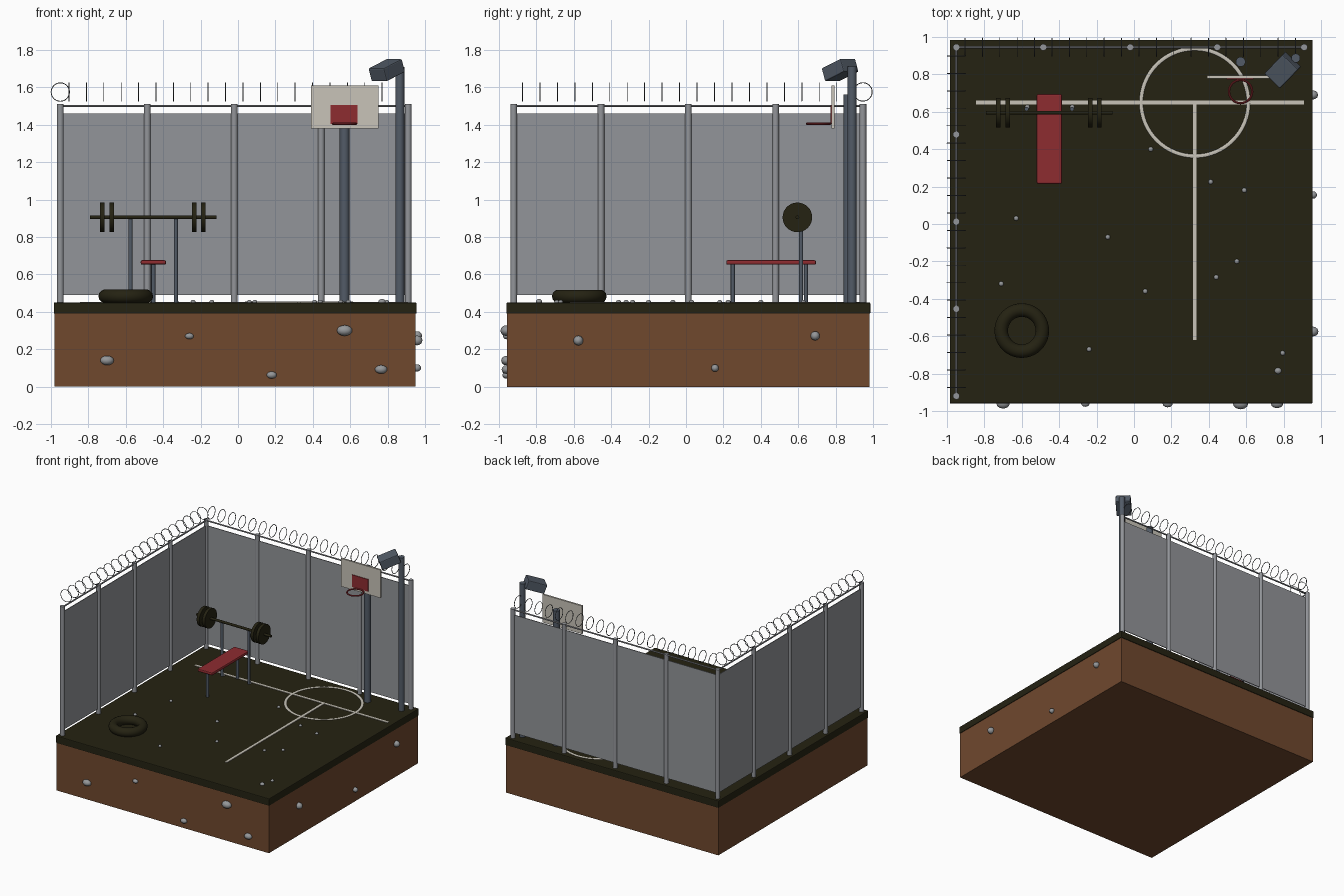
import bpy, math
from mathutils import Matrix, Vector

if "Cube" in bpy.data.objects:
    bpy.data.objects.remove(bpy.data.objects["Cube"])


def material(name, r, g, b):
    m = bpy.data.materials.new(name)
    m.diffuse_color = (r, g, b, 1)
    m.use_nodes = True
    m.node_tree.nodes["Principled BSDF"].inputs["Base Color"].default_value = m.diffuse_color
    return m


SOIL = material("brown soil", 0.16, 0.065, 0.027)
DARK = material("dark olive", 0.018, 0.016, 0.006)
FENCE = material("fence grey", 0.29, 0.30, 0.32)
STEEL = material("blue steel", 0.085, 0.105, 0.135)
WIRE = material("wire grey", 0.10, 0.11, 0.12)
STONE = material("stone grey", 0.30, 0.31, 0.32)
WHITE = material("chalk white", 0.58, 0.55, 0.48)
RED = material("red", 0.27, 0.025, 0.03)
LENS = material("lamp cream", 0.75, 0.68, 0.55)


def finish(name, mat, smooth=False):
    o = bpy.context.object
    o.name = name
    o.data.materials.append(mat)
    if smooth:
        bpy.ops.object.shade_smooth_by_angle(angle=math.radians(40))
    return o


def box(name, lo, hi, mat, bevel=0):
    mid = [(a + b) / 2 for a, b in zip(lo, hi)]
    bpy.ops.mesh.primitive_cube_add(size=1, location=mid)
    o = finish(name, mat)
    o.data.transform(Matrix.Diagonal([b - a for a, b in zip(lo, hi)] + [1]))
    if bevel:
        m = o.modifiers.new("bevel", 'BEVEL')
        m.width, m.segments = bevel, 2
    return o


def rod(name, a, b, r, mat, sides=16):
    a, b = Vector(a), Vector(b)
    bpy.ops.mesh.primitive_cylinder_add(vertices=sides, radius=r, depth=(b - a).length,
                                        location=(a + b) / 2,
                                        rotation=(b - a).to_track_quat('Z', 'Y').to_euler())
    return finish(name, mat, True)


def ring(name, loc, major, minor, mat, rot=(0, 0, 0), seg=32, sides=8):
    bpy.ops.mesh.primitive_torus_add(location=loc, rotation=rot, major_radius=major,
                                     minor_radius=minor, major_segments=seg,
                                     minor_segments=sides)
    return finish(name, mat, True)


def stone(loc, size):
    bpy.ops.mesh.primitive_uv_sphere_add(segments=12, ring_count=8, radius=1, location=loc)
    bpy.context.object.scale = size
    finish("stone", STONE, True)


# Ground block
G = 0.45
box("soil_block", (-0.98, -0.955, 0), (0.95, 0.98, 0.40), SOIL)
box("ground_slab", (-0.985, -0.96, 0.39), (0.955, 0.985, G), DARK, 0.006)

# Court markings
CX, CY = 0.325, 0.65
box("cross_line", (-0.845, CY - 0.01, G - 0.002), (0.91, CY + 0.01, G + 0.003), WHITE)
box("centre_line", (CX - 0.01, -0.62, G - 0.002), (CX + 0.01, CY, G + 0.004), WHITE)
circle = ring("court_circle", (CX, CY, G + 0.001), 0.287, 0.01, WHITE, seg=64, sides=8)
circle.scale.z = 0.3

# Fence: back run along x and left run along y, sharing the corner
FX, FY, LX, LY = -0.95, 0.945, 0.91, -0.92
corner = Vector((FX, FY, 0))
for side, end in (("back", Vector((LX, FY, 0))), ("left", Vector((FX, LY, 0)))):
    run = end - corner
    for i in range(0 if side == "back" else 1, 5):
        p = corner + run * i / 4
        rod(side + "_fence_post", (p.x, p.y, G - 0.01), (p.x, p.y, 1.51), 0.018, FENCE)
    up = Vector((0, 0, 1.5))
    rod(side + "_fence_rail", corner + up, end + up, 0.006, FENCE, 8)
    # mesh panel
    lo = [min(corner[k], end[k]) - 0.003 for k in (0, 1)]
    hi = [max(corner[k], end[k]) + 0.003 for k in (0, 1)]
    box(side + "_fence_panel", (*lo, 0.49), (*hi, 1.46), FENCE)
    # coiled wire hoops
    rot = (0, math.pi / 2, 0) if side == "back" else (math.pi / 2, 0, 0)
    for i in range(20):
        p = corner + run * (i + 0.5) / 20
        ring(side + "_wire_hoop", (p.x, p.y, 1.575), 0.049, 0.0025, WIRE, rot, 24, 5)

# Basketball stand
HX = 0.57
rod("hoop_pole", (HX, 0.867, G - 0.01), (HX, 0.867, 1.56), 0.026, STEEL)
box("backboard", (0.39, 0.778, 1.38), (0.75, 0.793, 1.61), WHITE)
box("backboard_target", (0.495, 0.773, 1.405), (0.64, 0.779, 1.505), RED)
ring("hoop_rim", (HX, 0.708, 1.405), 0.062, 0.006, RED)

# Floodlight
rod("lamp_pole", (0.865, 0.887, G - 0.01), (0.865, 0.887, 1.71), 0.024, STEEL)
place = (Matrix.Translation((0.795, 0.823, 1.692)) @ Matrix.Rotation(math.radians(226), 4, 'Z')
         @ Matrix.Rotation(math.radians(20), 4, 'Y'))
head = box("lamp_head", (-0.075, -0.058, -0.037), (0.075, 0.058, 0.037), STEEL, 0.006)
lens = box("lamp_lens", (0.06, -0.04, -0.03), (0.085, 0.04, 0.015), LENS)
for o in (head, lens):
    o.matrix_world = place

# Weight bench
box("bench_pad", (-0.52, 0.215, 0.652), (-0.385, 0.695, 0.676), RED, 0.008)
for y in (0.25, 0.64):
    rod("bench_leg", (-0.453, y, G - 0.01), (-0.453, y, 0.655), 0.011, STEEL)
for x in (-0.575, -0.332):
    rod("rack_post", (x, 0.615, G - 0.01), (x, 0.615, 0.90), 0.011, STEEL)

# Barbell
BY, BZ = 0.595, 0.905
rod("barbell_bar", (-0.79, BY, BZ), (-0.115, BY, BZ), 0.01, DARK)
for x in (-0.725, -0.675, -0.235, -0.187):
    rod("weight_plate", (x - 0.012, BY, BZ), (x + 0.012, BY, BZ), 0.079, DARK, 32)

# Tyre
ring("tyre", (-0.6, -0.57, G + 0.033), 0.11, 0.036, DARK, seg=40, sides=14)

# Pebbles on the ground
for x, y in ((-0.63, 0.03), (-0.14, -0.07), (0.41, 0.225), (0.59, 0.18), (-0.71, -0.32),
             (0.06, -0.36), (0.44, -0.285), (0.55, -0.2), (-0.24, -0.67), (0.795, -0.69),
             (0.09, 0.4), (-0.33, 0.625), (-0.57, 0.625)):
    stone((x, y, G + 0.003), (0.013, 0.013, 0.011))
stone((0.77, -0.785, G + 0.004), (0.019, 0.017, 0.015))

# Stones set in the front and right soil faces
for x, z, r in ((-0.70, 0.14, 0.036), (-0.26, 0.27, 0.023), (0.57, 0.30, 0.041),
                (0.18, 0.062, 0.027), (0.765, 0.092, 0.033)):
    stone((x, -0.96, z), (r, r * 0.75, r * 0.7))
for y, z, r in ((-0.575, 0.247, 0.029), (0.155, 0.10, 0.022), (0.69, 0.272, 0.027)):
    stone((0.957, y, z), (r, r * 0.9, r * 0.9))
